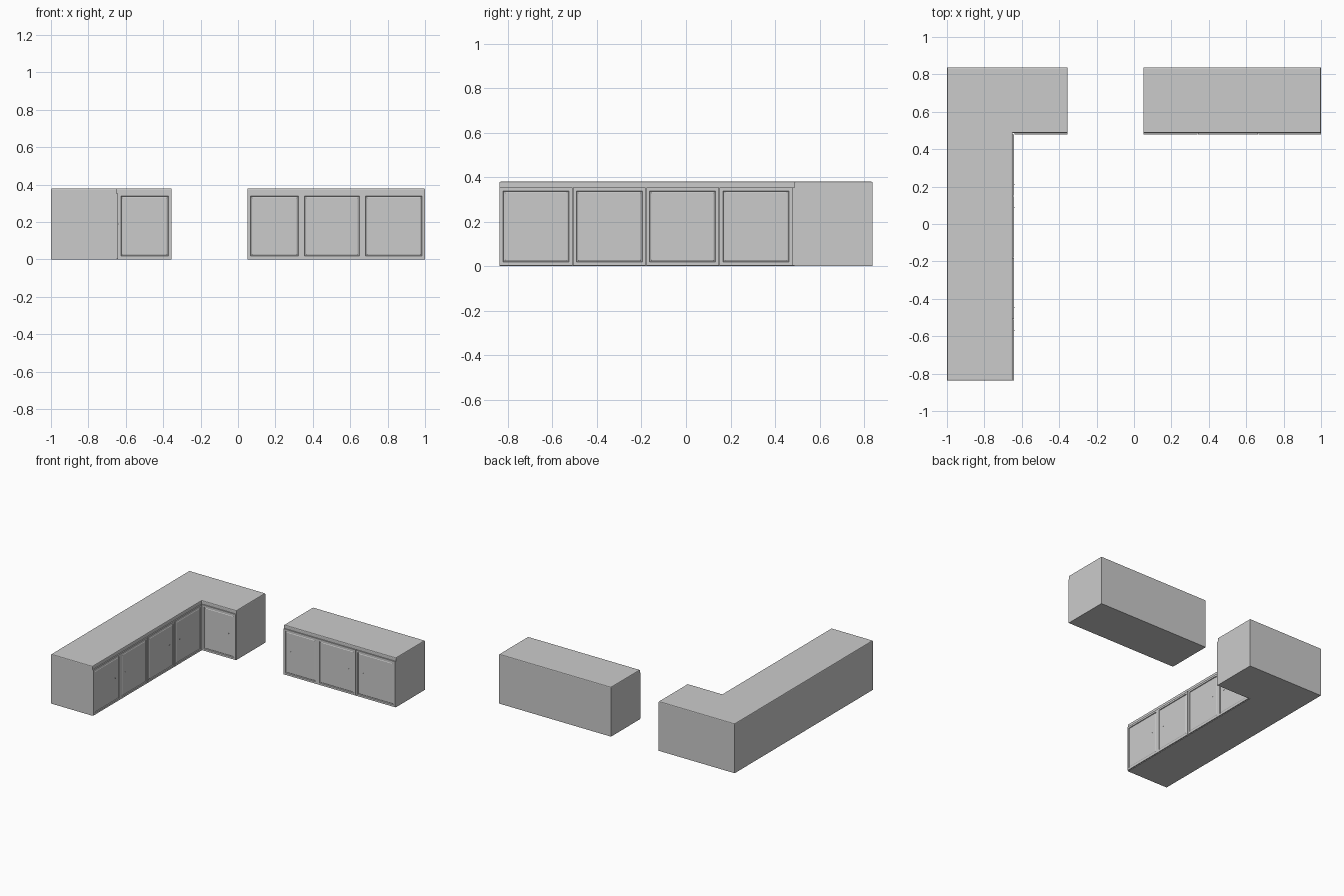
import bpy, bmesh, math
from mathutils import Matrix

if "Cube" in bpy.data.objects:
    bpy.data.objects.remove(bpy.data.objects["Cube"])

BODY_H, TOP_H = 0.357, 0.38      # carcass height, worktop height
BACK, LEFT, RIGHT = 0.838, -1.0, 1.0
FACE_Y, FACE_X = 0.487, -0.649   # carcass fronts of back run and left run
DOOR_T = 0.008                   # how far doors stand proud


def finish(bm, name, matrix=Matrix()):
    bmesh.ops.recalc_face_normals(bm, faces=bm.faces[:])
    me = bpy.data.meshes.new(name)
    bm.to_mesh(me)
    bm.free()
    ob = bpy.data.objects.new(name, me)
    ob.matrix_world = matrix
    bpy.context.collection.objects.link(ob)
    return ob


def slab(name, outline, z0, z1, round_top=0.0):
    """Extrude a plan outline, optionally easing the top edges."""
    bm = bmesh.new()
    base = bm.faces.new([bm.verts.new((x, y, z0)) for x, y in outline])
    ext = bmesh.ops.extrude_face_region(bm, geom=[base], use_keep_orig=True)
    for v in ext["geom"]:
        if isinstance(v, bmesh.types.BMVert):
            v.co.z = z1
    if round_top:
        rim = [e for e in bm.edges if all(v.co.z > z1 - 1e-5 for v in e.verts)]
        bmesh.ops.bevel(bm, geom=rim, offset=round_top, segments=2,
                        profile=0.5, affect='EDGES')
    return finish(bm, name)


def rect(x0, x1, y0, y1):
    return [(x0, y0), (x1, y0), (x1, y1), (x0, y1)]


def door(name, a, b, knob, matrix):
    """Panelled door spanning a..b along local x, facing local -y."""
    a, b = a + 0.0015, b - 0.0015
    z0, z1 = 0.003, BODY_H - 0.004
    bm = bmesh.new()
    bmesh.ops.create_cube(bm, size=1, matrix=Matrix.Translation(
        ((a + b) / 2, -DOOR_T / 2, (z0 + z1) / 2))
        @ Matrix.Diagonal((b - a, DOOR_T, z1 - z0, 1)))
    front = min(bm.faces, key=lambda f: f.calc_center_median().y)
    for width, depth in ((0.021, 0), (0.003, -0.005), (0.006, 0), (0.005, 0.002)):
        bmesh.ops.inset_region(bm, faces=[front], thickness=width, depth=depth)
    finish(bm, name, matrix)

    # small round knob on the panel, near the opening edge
    bm = bmesh.new()
    kx = a + 0.06 if knob == 'L' else b - 0.06
    bmesh.ops.create_cone(bm, cap_ends=True, segments=10, radius1=0.003,
                          radius2=0.003, depth=0.005,
                          matrix=Matrix.Translation((kx, -DOOR_T + 0.0015, 0.19))
                          @ Matrix.Rotation(math.pi / 2, 4, 'X'))
    finish(bm, name + "_knob", matrix)


# carcasses
slab("long_carcass", rect(LEFT, FACE_X, -BACK, BACK), 0, BODY_H)
slab("corner_carcass", rect(FACE_X, -0.355, FACE_Y, BACK), 0, BODY_H)
slab("double_carcass", rect(0.05, 0.665, FACE_Y, BACK), 0, BODY_H)
slab("single_carcass", rect(0.665, RIGHT, FACE_Y, BACK), 0, BODY_H)

# worktops
slab("corner_worktop", [(LEFT, -BACK), (FACE_X, -BACK), (FACE_X, FACE_Y),
                        (-0.355, FACE_Y), (-0.355, BACK), (LEFT, BACK)],
     BODY_H, TOP_H, 0.006)
slab("straight_worktop", rect(0.05, RIGHT, FACE_Y, BACK), BODY_H, TOP_H, 0.006)

# doors facing the front
front_m = Matrix.Translation((0, FACE_Y, 0))
for i, (a, b, k) in enumerate(((-0.641, -0.355, 'R'), (0.05, 0.34, 'L'),
                               (0.34, 0.665, 'R'), (0.665, 1.0, 'L'))):
    door(f"front_door_{i + 1}", a, b, k, front_m)

# doors of the long run, facing right
side_m = Matrix.Translation((FACE_X, 0, 0)) @ Matrix.Rotation(math.pi / 2, 4, 'Z')
step = (0.479 + BACK) / 4
for i in range(4):
    door(f"side_door_{i + 1}", -BACK + i * step, -BACK + (i + 1) * step,
         "RLRL"[i], side_m)
